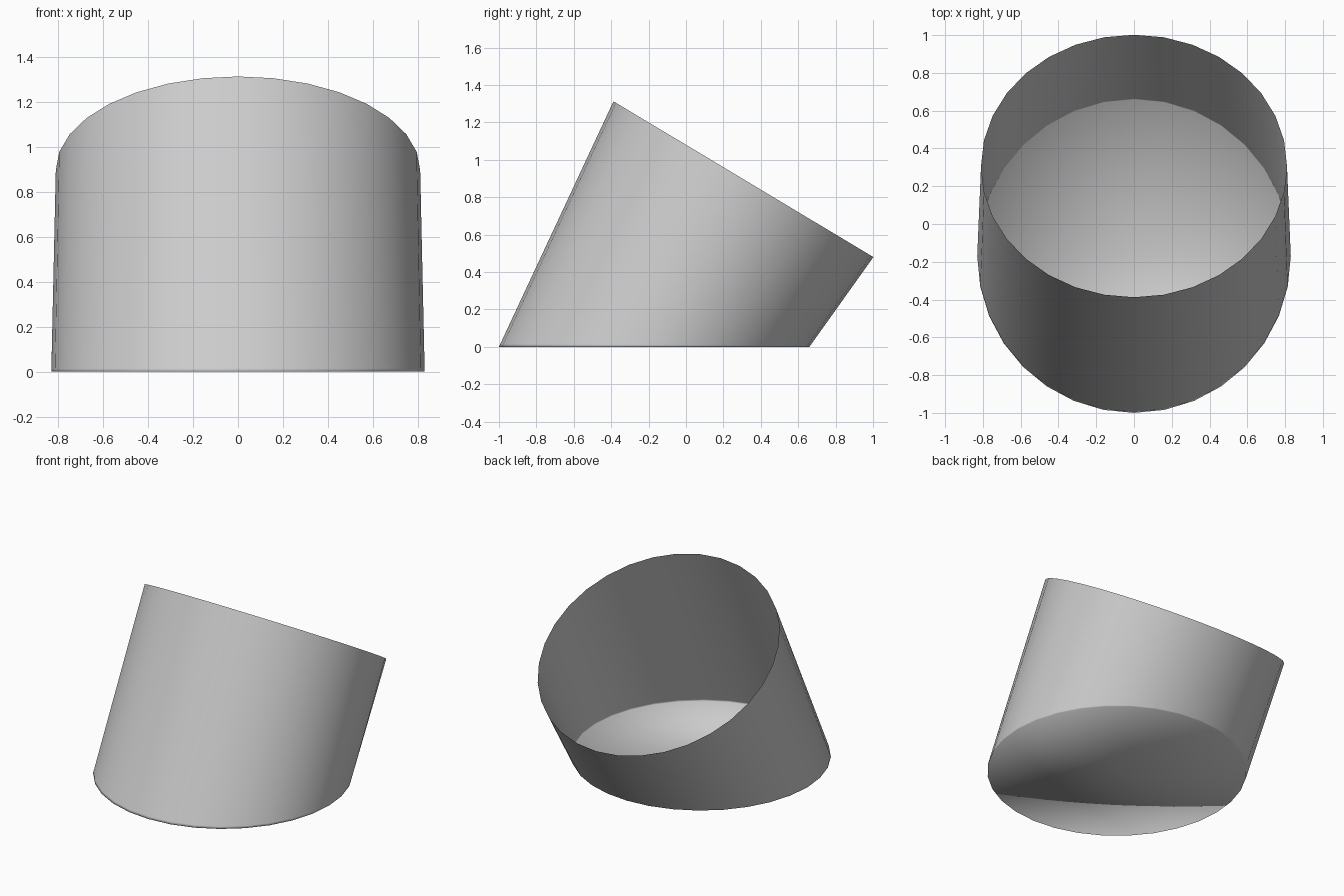
import bpy, bmesh, math
from mathutils import Matrix, Vector

if "Cube" in bpy.data.objects:
    bpy.data.objects.remove(bpy.data.objects["Cube"])

SEGMENTS = 32
TILT = math.atan2(0.83, 1.385)
BASE = Vector((0, -0.17, 0))
MOUTH = Vector((0, 0.307, 0.896))

bm = bmesh.new()


def ring_points(radius, centre, tilt):
    place = Matrix.Translation(centre) @ Matrix.Rotation(-tilt, 4, 'X')
    angles = [2 * math.pi * i / SEGMENTS for i in range(SEGMENTS)]
    return [place @ Vector((radius * math.cos(a), radius * math.sin(a), 0)) for a in angles]


# Wall rings: round base, a tight holding loop just above it, tilted mouth
base = ring_points(0.83, BASE, 0)
mouth = ring_points(0.81, MOUTH, TILT)
rings = [[bm.verts.new(b.lerp(m, t)) for b, m in zip(base, mouth)]
         for t in (0, 0.012, 1)]

# Single-skin slanted wall, open at the top
for low, high in zip(rings, rings[1:]):
    for i in range(SEGMENTS):
        j = (i + 1) % SEGMENTS
        bm.faces.new((low[i], low[j], high[j], high[i]))

# Flat floor as a triangle fan
centre = bm.verts.new(BASE)
for i in range(SEGMENTS):
    bm.faces.new((centre, rings[0][(i + 1) % SEGMENTS], rings[0][i]))

# The whole shell is smooth shaded
for face in bm.faces:
    face.smooth = True

mesh = bpy.data.meshes.new("slanted_cup")
bm.to_mesh(mesh)
bm.free()
cup = bpy.data.objects.new("slanted_cup", mesh)
bpy.context.collection.objects.link(cup)
